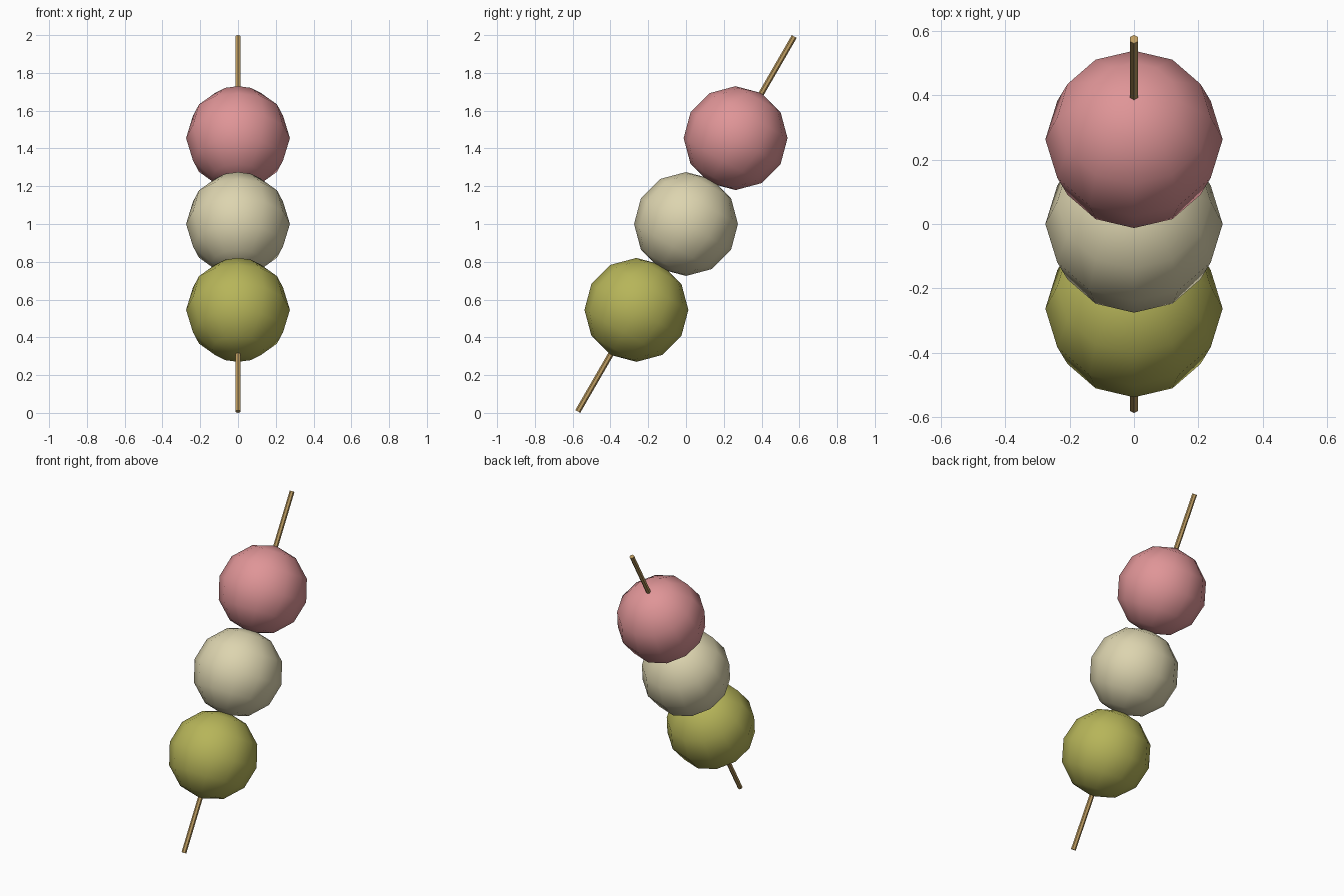
import bpy, math
from mathutils import Vector

if "Cube" in bpy.data.objects:
    bpy.data.objects.remove(bpy.data.objects["Cube"])

TILT = math.radians(-30)                      # whole skewer leans towards +y
AXIS = Vector((0, 0.5, math.cos(TILT)))
CENTRE = Vector((0, 0, 1))


def material(name, rgb):
    m = bpy.data.materials.new(name)
    m.diffuse_color = (*rgb, 1)
    m.use_nodes = True
    m.node_tree.nodes["Principled BSDF"].inputs["Base Color"].default_value = m.diffuse_color
    return m


def finish(name, mat):
    o = bpy.context.object
    o.name = name
    o.data.materials.append(mat)
    return o


# Three dumplings threaded along the stick
dumplings = [("green_dumpling", (0.47, 0.46, 0.10), -0.525),
             ("cream_dumpling", (0.72, 0.66, 0.43), 0.0),
             ("pink_dumpling", (0.74, 0.30, 0.31), 0.525)]
for name, rgb, offset in dumplings:
    bpy.ops.mesh.primitive_uv_sphere_add(segments=12, ring_count=6, radius=0.275,
                                         location=CENTRE + AXIS * offset,
                                         rotation=(TILT, 0, 0))
    finish(name, material(name + "_colour", rgb))
    bpy.ops.object.shade_smooth()

# Wooden stick
bpy.ops.mesh.primitive_cylinder_add(vertices=6, radius=0.015, depth=2.292,
                                    location=CENTRE, rotation=(TILT, 0, 0))
finish("stick", material("wood", (0.52, 0.34, 0.12)))
bpy.ops.object.shade_smooth_by_angle(angle=math.radians(30))
